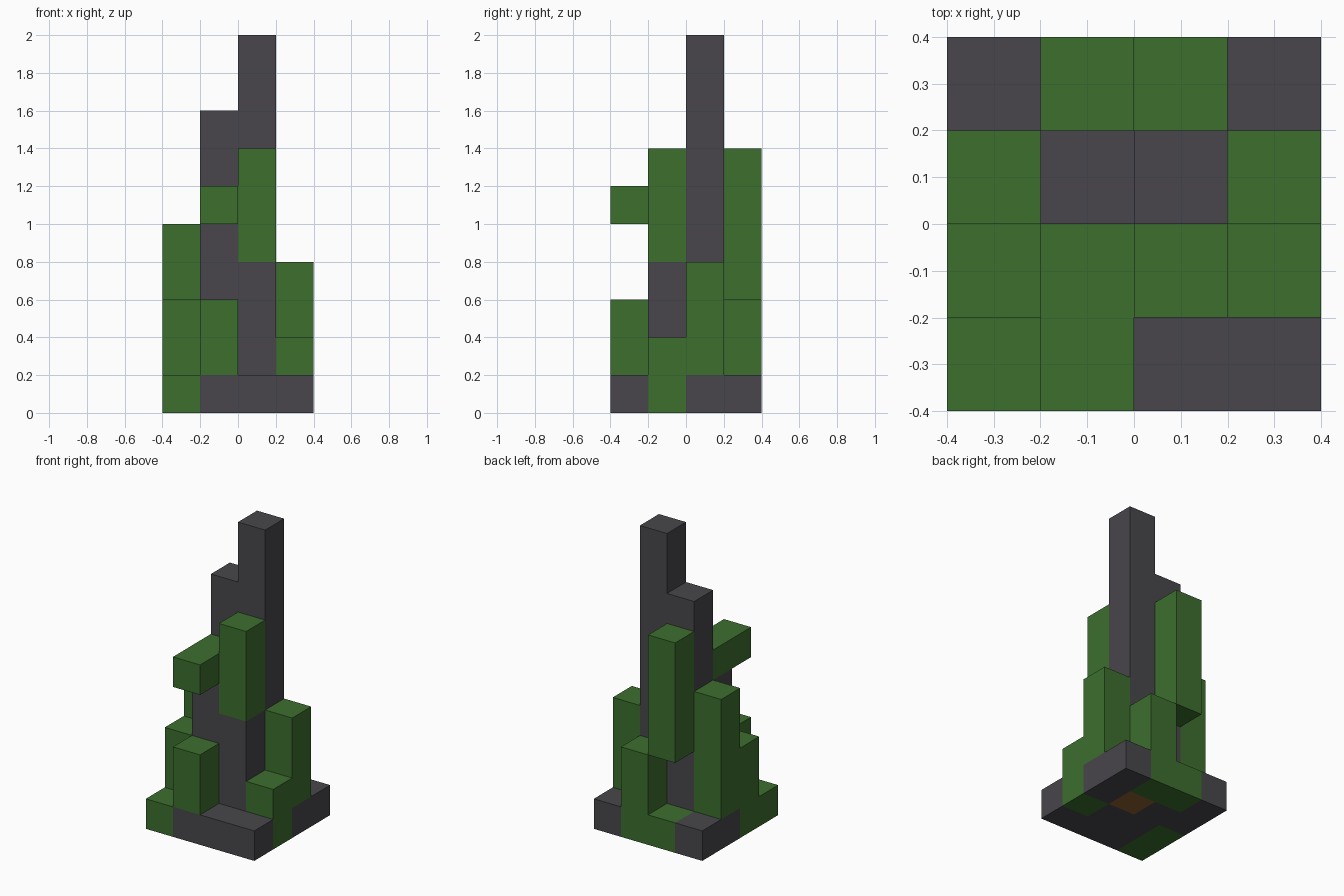
import bpy
import bmesh
from mathutils import Vector

cube = bpy.data.objects.get("Cube")
if cube:
    bpy.data.objects.remove(cube, do_unlink=True)

CELL = 0.2
ORIGIN = Vector((-0.4, -0.4, 0))


def make_material(name, color):
    mat = bpy.data.materials.new(name)
    mat.use_nodes = True
    mat.diffuse_color = color
    mat.node_tree.nodes["Principled BSDF"].inputs["Base Color"].default_value = color
    return mat


STONE = make_material("dark_stone", (0.065, 0.061, 0.070, 1))
GREEN = make_material("leaf_green", (0.045, 0.156, 0.027, 1))
BROWN = make_material("earth_brown", (0.28, 0.12, 0.03, 1))

# Each part is a set of block columns: (column, row from front, bottom, top)
PARTS = {
    # Ground slab
    "stone_base": (STONE, [(1, 0, 0, 1), (2, 0, 0, 1), (3, 0, 0, 1), (3, 2, 0, 1),
                           (3, 3, 0, 1), (0, 3, 0, 1), (0, 2, 0, 1)]),
    "earth_core": (BROWN, [(2, 2, 0, 1)]),
    "back_moss": (GREEN, [(1, 3, 0, 1)]),
    "front_corner_moss": (GREEN, [(0, 0, 0, 1)]),
    # Stone spires
    "tall_spire": (STONE, [(2, 2, 1, 10)]),
    "short_spire": (STONE, [(1, 2, 0, 8)]),
    "front_pillars": (STONE, [(1, 1, 0, 5), (2, 1, 0, 4)]),
    # Standing bushes
    "front_bush": (GREEN, [(1, 0, 1, 3)]),
    "right_front_bush": (GREEN, [(0, 1, 0, 3)]),
    "right_back_bush": (GREEN, [(0, 2, 1, 5)]),
    "left_front_bush": (GREEN, [(3, 1, 0, 2)]),
    "left_back_bush": (GREEN, [(3, 2, 1, 4)]),
    "back_bush": (GREEN, [(2, 3, 0, 3)]),
    # Raised growth
    "front_overhang": (GREEN, [(1, 0, 5, 6), (1, 1, 5, 6)]),
    "front_hanging_leaves": (GREEN, [(2, 1, 4, 7)]),
    "back_hanging_leaves": (GREEN, [(1, 3, 3, 7)]),
}


def cells_of(runs):
    return {(i, j, k) for i, j, low, high in runs for k in range(low, high)}


solid = set().union(*(cells_of(runs) for _, runs in PARTS.values()))


def build_part(name, mat, runs):
    """Make the outer faces of a part, skipping those pressed against other blocks."""
    bm = bmesh.new()
    for cell in sorted(cells_of(runs)):
        center = ORIGIN + (Vector(cell) + Vector((0.5, 0.5, 0.5))) * CELL
        for axis in range(3):
            for sign in (-1, 1):
                normal = Vector((0, 0, 0))
                normal[axis] = sign
                if tuple(int(c + n) for c, n in zip(cell, normal)) in solid:
                    continue
                u = Vector((0, 0, 0))
                u[(axis + 1) % 3] = 1
                v = normal.cross(u)
                corners = (-u - v, u - v, u + v, v - u)
                bm.faces.new([bm.verts.new(center + (normal + c) * CELL / 2) for c in corners])
    bmesh.ops.remove_doubles(bm, verts=bm.verts[:], dist=0.001)
    bmesh.ops.dissolve_limit(bm, angle_limit=0.01, verts=bm.verts[:], edges=bm.edges[:])
    mesh = bpy.data.meshes.new(name)
    bm.to_mesh(mesh)
    bm.free()
    mesh.materials.append(mat)
    bpy.context.collection.objects.link(bpy.data.objects.new(name, mesh))


for part_name, (material, columns) in PARTS.items():
    build_part(part_name, material, columns)
